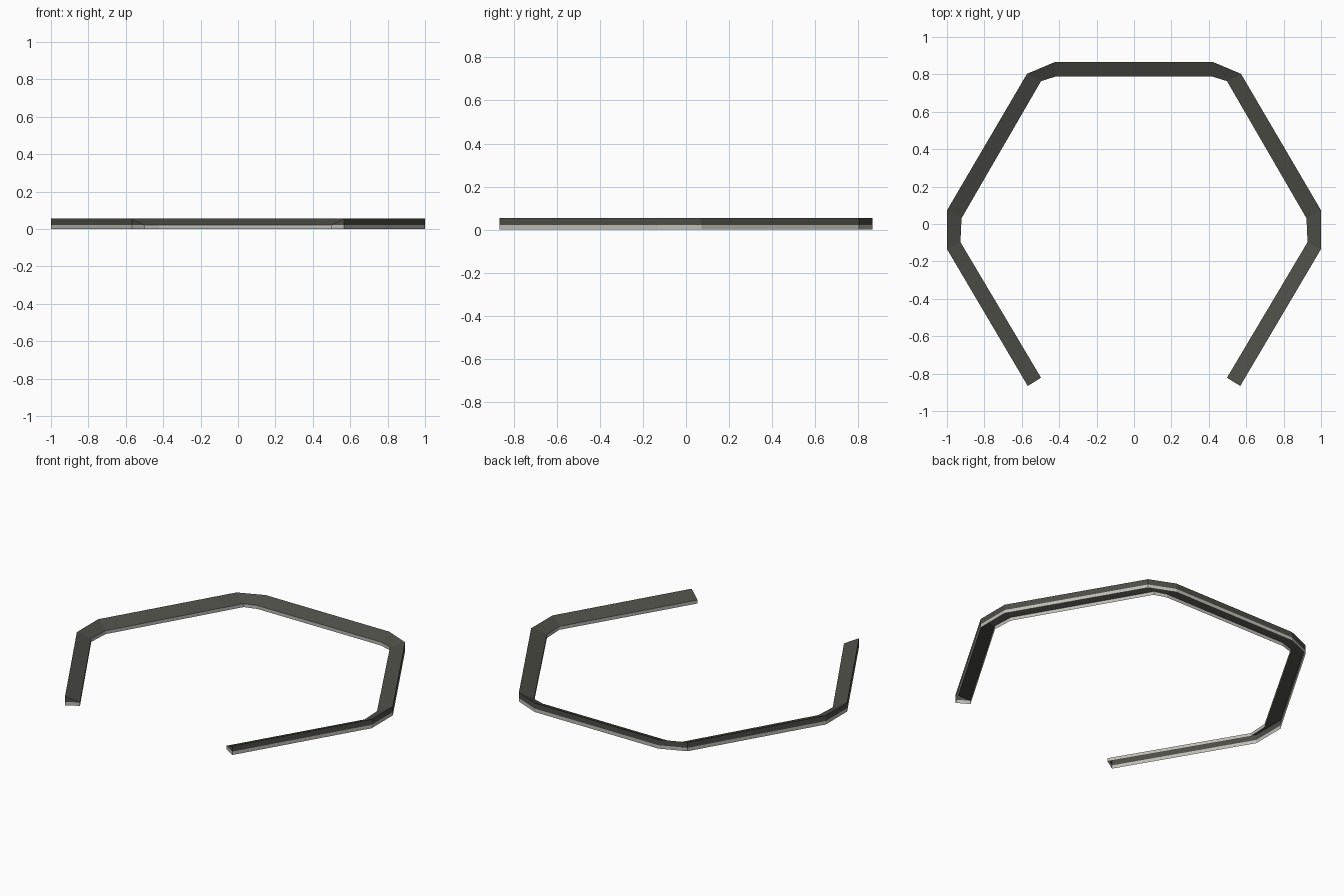
import bpy, bmesh

if "Cube" in bpy.data.objects:
    bpy.data.objects.remove(bpy.data.objects["Cube"])

def material(name, rgb):
    m = bpy.data.materials.new(name)
    m.diffuse_color = (*rgb, 1)
    m.use_nodes = True
    m.node_tree.nodes["Principled BSDF"].inputs["Base Color"].default_value = m.diffuse_color
    return m

dark = material("dark olive grey", (0.075, 0.075, 0.063))
light = material("pale warm grey", (0.52, 0.51, 0.47))

# Right half of the track plan, from the open front end to the back
OUTER = [(0.568, -0.866), (1.0, -0.134), (1.0, 0.073), (0.572, 0.803), (0.42, 0.867)]
INNER = [(0.497, -0.822), (0.928, -0.097), (0.922, 0.031), (0.497, 0.764), (0.42, 0.788)]
LIP, TOP = 0.021, 0.055

def mirrored(half):
    return half + [(-x, y) for x, y in reversed(half)]

outer, inner = mirrored(OUTER), mirrored(INNER)

def sweep(name, section, mat):
    """Open strip along the path; section = list of (plan path, height)."""
    bm = bmesh.new()
    rows = [[bm.verts.new((*path[i], z)) for path, z in section]
            for i in range(len(outer))]
    for a, b in zip(rows, rows[1:]):
        for k in range(len(section) - 1):
            bm.faces.new((a[k], b[k], b[k + 1], a[k + 1]))
    return bm, rows, name, mat

def finish(bm, name, mat):
    bmesh.ops.recalc_face_normals(bm, faces=bm.faces)
    # top of the cover and outer walls must face away from the hollow
    mesh = bpy.data.meshes.new(name)
    bm.to_mesh(mesh)
    bm.free()
    mesh.materials.append(mat)
    ob = bpy.data.objects.new(name, mesh)
    bpy.context.collection.objects.link(ob)

# Dark cover: upright outer wall and top sloping down inwards, triangular ends
bm, rows, name, mat = sweep("sloped_cover", [(outer, LIP), (outer, TOP), (inner, LIP)], dark)
for r in (rows[0], rows[-1]):
    bm.faces.new(r)
finish(bm, name, mat)

# Pale base band: thin outer and inner walls with closed ends, hollow underneath
bm = bmesh.new()
loop = outer + inner[::-1]
low = [bm.verts.new((x, y, 0)) for x, y in loop]
high = [bm.verts.new((x, y, LIP)) for x, y in loop]
for i in range(len(loop)):
    j = (i + 1) % len(loop)
    bm.faces.new((low[i], low[j], high[j], high[i]))
finish(bm, "base_band", light)
